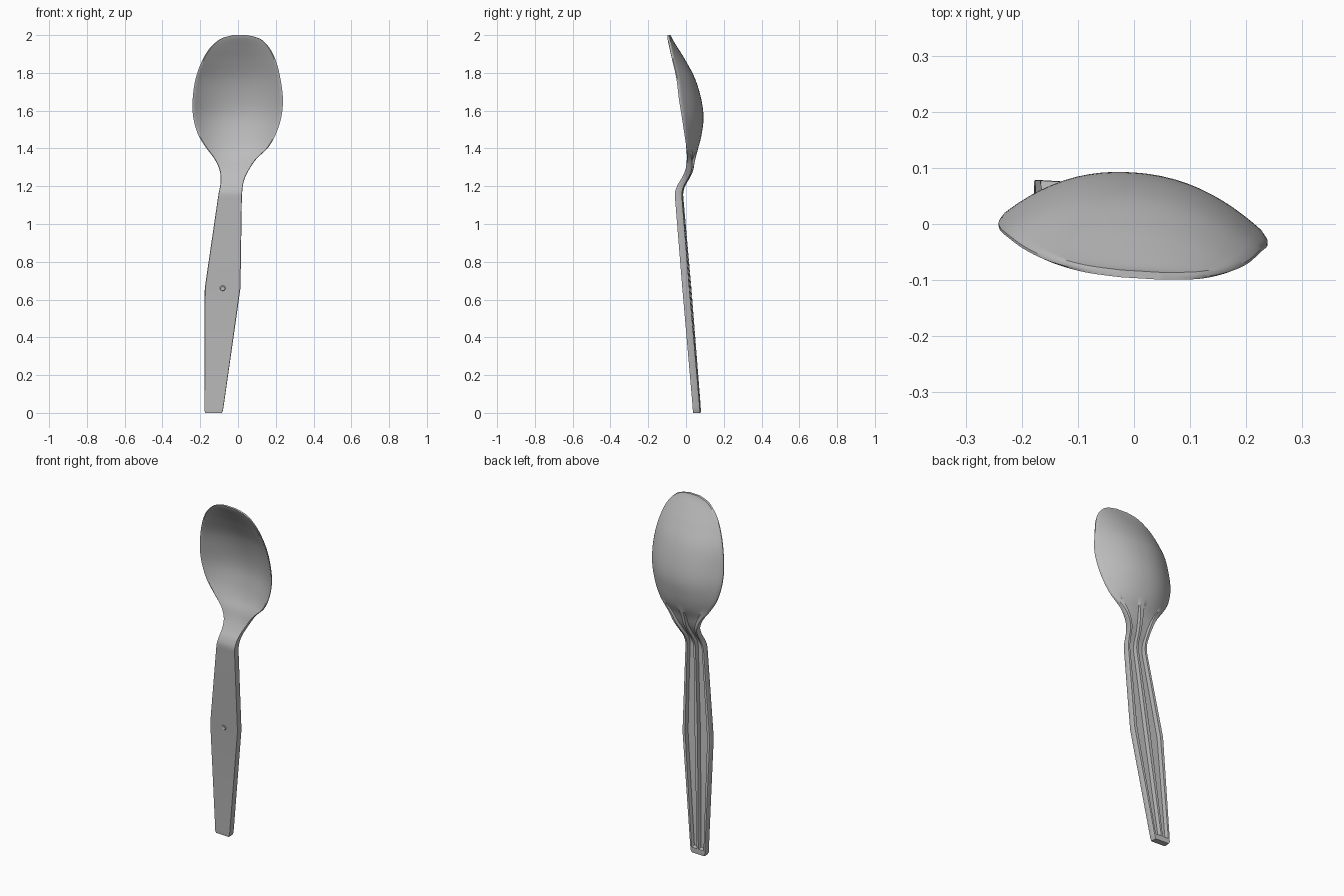
import bpy, bmesh, math
from mathutils import Vector

cube = bpy.data.objects.get("Cube")
if cube:
    bpy.data.objects.remove(cube, do_unlink=True)

# One plain plastic colour
plastic = bpy.data.materials.new("grey_plastic")
plastic.use_nodes = True
colour = (0.5, 0.5, 0.5, 1)
plastic.diffuse_color = colour
plastic.node_tree.nodes["Principled BSDF"].inputs["Base Color"].default_value = colour

PLATE = 0.013    # wall thickness
TWIST = -0.06    # slight turn about the upright axis

# Stations: height, right edge, left edge, front y, bowl depth, rib height
STATIONS = [
    (0.000, -0.172, -0.086, 0.040, 0, 0.022),
    (0.012, -0.178, -0.080, 0.039, 0, 0.024),
    (0.030, -0.178, -0.077, 0.038, 0, 0.024),
    (0.034, -0.178, -0.076, 0.038, 0, 0.024),
    (0.660, -0.176, 0.013, -0.014, 0, 0.024),
    (1.120, -0.109, 0.020, -0.053, 0, 0.024),
    (1.165, -0.102, 0.022, -0.055, 0, 0.024),
    (1.205, -0.094, 0.026, -0.042, 0, 0.023),
    (1.245, -0.092, 0.037, -0.018, 0, 0.022),
    (1.290, -0.099, 0.060, 0.002, 0.002, 0.020),
    (1.345, -0.125, 0.098, 0.010, 0.014, 0.012),
    (1.405, -0.170, 0.160, 0.008, 0.043, 0.001),
    (1.475, -0.212, 0.200, 0.000, 0.069, 0),
    (1.565, -0.237, 0.229, -0.012, 0.091, 0),
    (1.660, -0.240, 0.238, -0.027, 0.094, 0),
    (1.767, -0.225, 0.225, -0.041, 0.076, 0),
    (1.860, -0.192, 0.202, -0.063, 0.050, 0),
    (1.930, -0.150, 0.168, -0.080, 0.024, 0),
    (1.980, -0.092, 0.118, -0.092, 0.004, 0),
    (2.000, -0.025, 0.048, -0.097, 0, 0),
]
SMOOTH_FROM = 5   # straight handle below, curved neck and bowl above


def resample(steps=6):
    """Straight steps along the handle, smooth curve through neck and bowl."""
    out = []
    n = len(STATIONS)
    for i in range(n - 1):
        p1, p2 = STATIONS[i], STATIONS[i + 1]
        if i < SMOOTH_FROM:
            out.append(p1)
            continue
        p0 = STATIONS[i - 1] if i > SMOOTH_FROM else p1
        p3 = STATIONS[min(i + 2, n - 1)]
        for k in range(steps):
            t = k / steps
            out.append(tuple(
                0.5 * (2 * b + (c - a) * t + (2 * a - 5 * b + 4 * c - d) * t * t
                       + (3 * b - a - 3 * c + d) * t ** 3)
                for a, b, c, d in zip(p0, p1, p2, p3)))
    return out + [STATIONS[-1]]


half = [0.05, 0.10, 0.13, 0.22, 0.32, 0.42, 0.52, 0.62, 0.70, 0.76, 0.79, 0.86, 0.92, 0.97, 1.0]
US = [-u for u in reversed(half)] + [0.0] + half


def rib_mask(u):
    """Full height on the two edge flanges and the centre rib."""
    return 1.0 if abs(u) <= 0.101 or abs(u) >= 0.789 else 0.0


def section(station):
    z, xl, xr, yf, depth, rib = station
    cx, hw = (xl + xr) / 2, (xr - xl) / 2
    front, back = [], []
    for u in US:
        x = cx + u * hw
        y = yf + max(depth, 0) * (1 - abs(u) ** 2.2) + TWIST * u * hw
        solid = 1.0 if z < 0.031 else rib_mask(u)
        thick = PLATE + max(rib, 0) * solid
        soften = 0.004 if abs(u) > 0.99 else 0.0
        front.append((x, y + soften, z))
        back.append((x, y + thick - soften, z))
    return front + back[::-1]


def make_object(name, bm):
    bmesh.ops.recalc_face_normals(bm, faces=bm.faces)
    mesh = bpy.data.meshes.new(name)
    bm.to_mesh(mesh)
    bm.free()
    obj = bpy.data.objects.new(name, mesh)
    bpy.context.collection.objects.link(obj)
    mesh.materials.append(plastic)
    bpy.ops.object.select_all(action='DESELECT')
    obj.select_set(True)
    bpy.context.view_layer.objects.active = obj
    bpy.ops.object.shade_smooth_by_angle(angle=math.radians(35))
    return obj


# Spoon body: bowl, neck and ribbed handle lofted as one shell
bm = bmesh.new()
rings = [[bm.verts.new(p) for p in section(s)] for s in resample()]
for a, b in zip(rings, rings[1:]):
    for i in range(len(a)):
        j = (i + 1) % len(a)
        bm.faces.new((a[i], a[j], b[j], b[i]))
m = len(US)
for ring in (rings[0], rings[-1]):
    for i in range(m - 1):
        bm.faces.new((ring[i], ring[i + 1], ring[2 * m - 2 - i], ring[2 * m - 1 - i]))
make_object("spoon_body", bm)

# Small moulding mark on the handle front: a low ring with a sunken centre
bm = bmesh.new()
normal = Vector((TWIST, -1, -0.083)).normalized()
turn = Vector((0, 0, 1)).rotation_difference(normal)
centre = Vector((-0.081, -0.014, 0.66))
profile = [(0.016, -0.002), (0.012, 0.003), (0.008, 0.003), (0.004, 0.0005)]
loops = []
for r, h in profile:
    loops.append([bm.verts.new(centre + turn @ Vector((
        r * math.cos(k * math.tau / 16), r * math.sin(k * math.tau / 16), h)))
        for k in range(16)])
for a, b in zip(loops, loops[1:]):
    for i in range(16):
        j = (i + 1) % 16
        bm.faces.new((a[i], a[j], b[j], b[i]))
bm.faces.new(loops[-1])
bm.faces.new(loops[0][::-1])
make_object("moulding_mark", bm)
